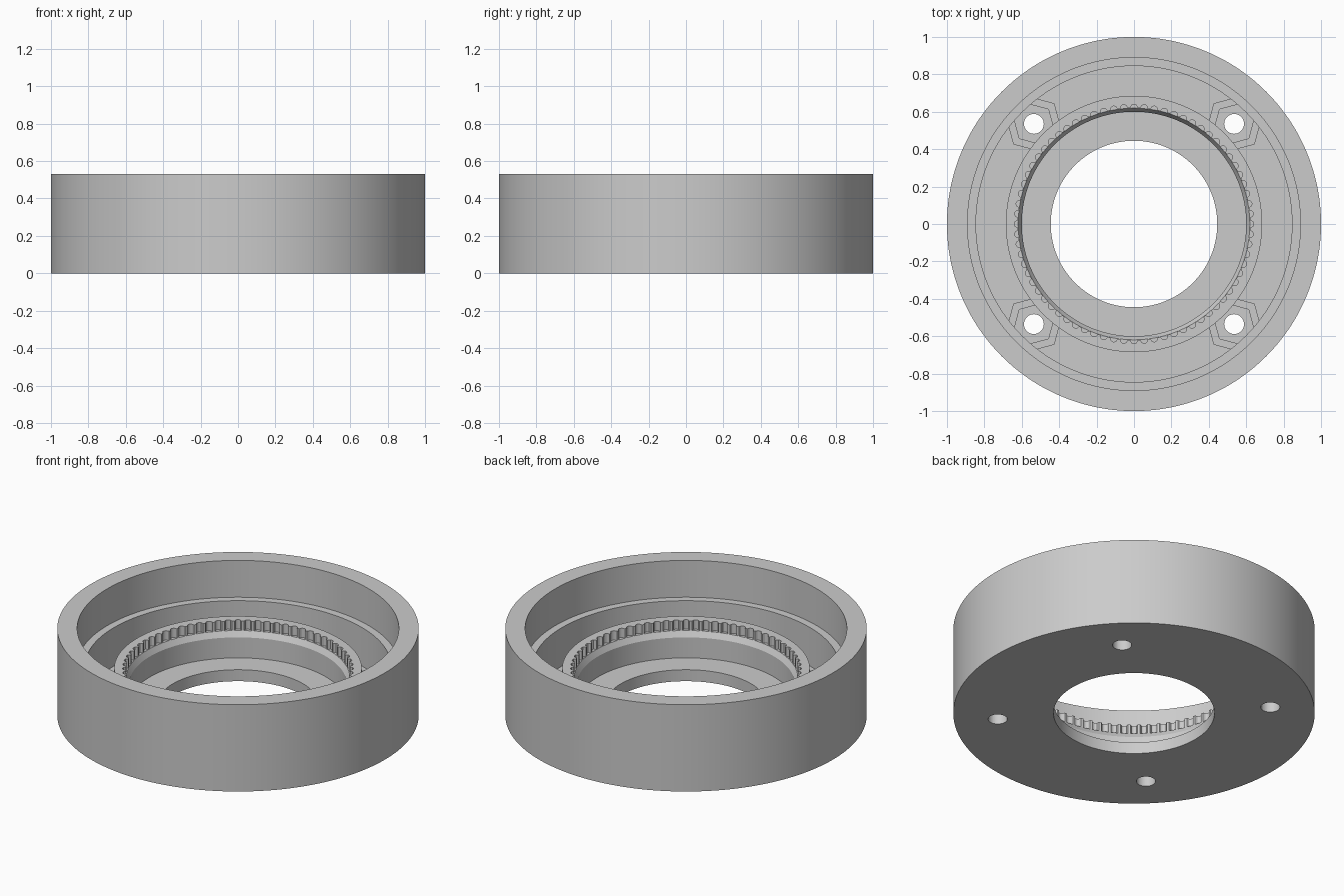
import bpy, bmesh, math
from mathutils import Matrix, Vector

cube = bpy.data.objects.get("Cube")
if cube:
    bpy.data.objects.remove(cube, do_unlink=True)

GREY = (0.6, 0.6, 0.6, 1)
grey = bpy.data.materials.new("plain grey")
grey.use_nodes = True
grey.diffuse_color = GREY
grey.node_tree.nodes["Principled BSDF"].inputs["Base Color"].default_value = GREY

TEETH = 72
STEPS = 8
FLOOR = 0.07        # thickness of the base plate
BOLT_R = 0.757      # bolt circle


def finish(bm, name):
    bmesh.ops.recalc_face_normals(bm, faces=bm.faces)
    mesh = bpy.data.meshes.new(name)
    bm.to_mesh(mesh)
    bm.free()
    mesh.materials.append(grey)
    ob = bpy.data.objects.new(name, mesh)
    bpy.context.collection.objects.link(ob)
    return ob


def activate(ob):
    bpy.ops.object.select_all(action='DESELECT')
    ob.select_set(True)
    bpy.context.view_layer.objects.active = ob


def tooth_radius(angle):
    """Inner radius of the fluted band: round grooves cut outwards."""
    pitch = 2 * math.pi / TEETH
    s = ((angle / pitch + 0.5) % 1 - 0.5) * pitch * 0.62
    w = 0.0195
    return 0.62 + math.sqrt(max(w * w - s * s, 0))


def revolve(profile, segments, name):
    """Closed profile of (radius, z); a radius may be a function of the angle."""
    bm = bmesh.new()
    rings = []
    for i in range(segments):
        a = 2 * math.pi * i / segments
        ring = []
        for r, z in profile:
            r = r(a) if callable(r) else r
            ring.append(bm.verts.new((r * math.cos(a), r * math.sin(a), z)))
        rings.append(ring)
    n = len(profile)
    for i in range(segments):
        p, q = rings[i], rings[(i + 1) % segments]
        for j in range(n):
            k = (j + 1) % n
            bm.faces.new((p[j], q[j], q[k], p[k]))
    return finish(bm, name)


# Housing: base plate, outer wall with ledge, groove, fluted inner collar
housing = revolve([
    (0.445, 0), (1, 0), (1, 0.53), (0.89, 0.53),
    (0.89, 0.305), (0.845, 0.305), (0.845, FLOOR), (0.685, FLOOR),
    (0.685, 0.285), (tooth_radius, 0.285), (tooth_radius, 0.228),
    (0.619, 0.228), (0.6, 0.195), (0.6, FLOOR), (0.445, FLOOR),
], TEETH * STEPS, "housing")

# Bolt holes through the base plate
bolt_angles = [math.radians(45 + 90 * i) for i in range(4)]
bm = bmesh.new()
for a in bolt_angles:
    place = Matrix.Rotation(a, 4, 'Z') @ Matrix.Translation((BOLT_R, 0, 0.04))
    bmesh.ops.create_cone(bm, cap_ends=True, segments=40, radius1=0.053,
                          radius2=0.053, depth=0.2, matrix=place)
cutter = finish(bm, "bolt_hole_cutter")
cutter.hide_render = True
mod = housing.modifiers.new("bolt holes", 'BOOLEAN')
mod.operation = 'DIFFERENCE'
mod.solver = 'EXACT'
mod.object = cutter
activate(housing)
bpy.ops.object.modifier_apply(modifier=mod.name)
bpy.data.objects.remove(cutter, do_unlink=True)
activate(housing)
bpy.ops.object.shade_smooth_by_angle(angle=math.radians(25))

# Hexagonal nut holders around the bolt holes, merging into the groove walls
for i, a in enumerate(bolt_angles):
    holder = revolve([(0.11, FLOOR - 0.01), (0.155, FLOOR - 0.01),
                      (0.155, 0.15), (0.11, 0.15)], 6, f"nut_holder_{i + 1}")
    holder.data.transform(
        Matrix.Translation(Vector((math.cos(a), math.sin(a), 0)) * BOLT_R)
        @ Matrix.Rotation(a + math.pi / 2, 4, 'Z'))
